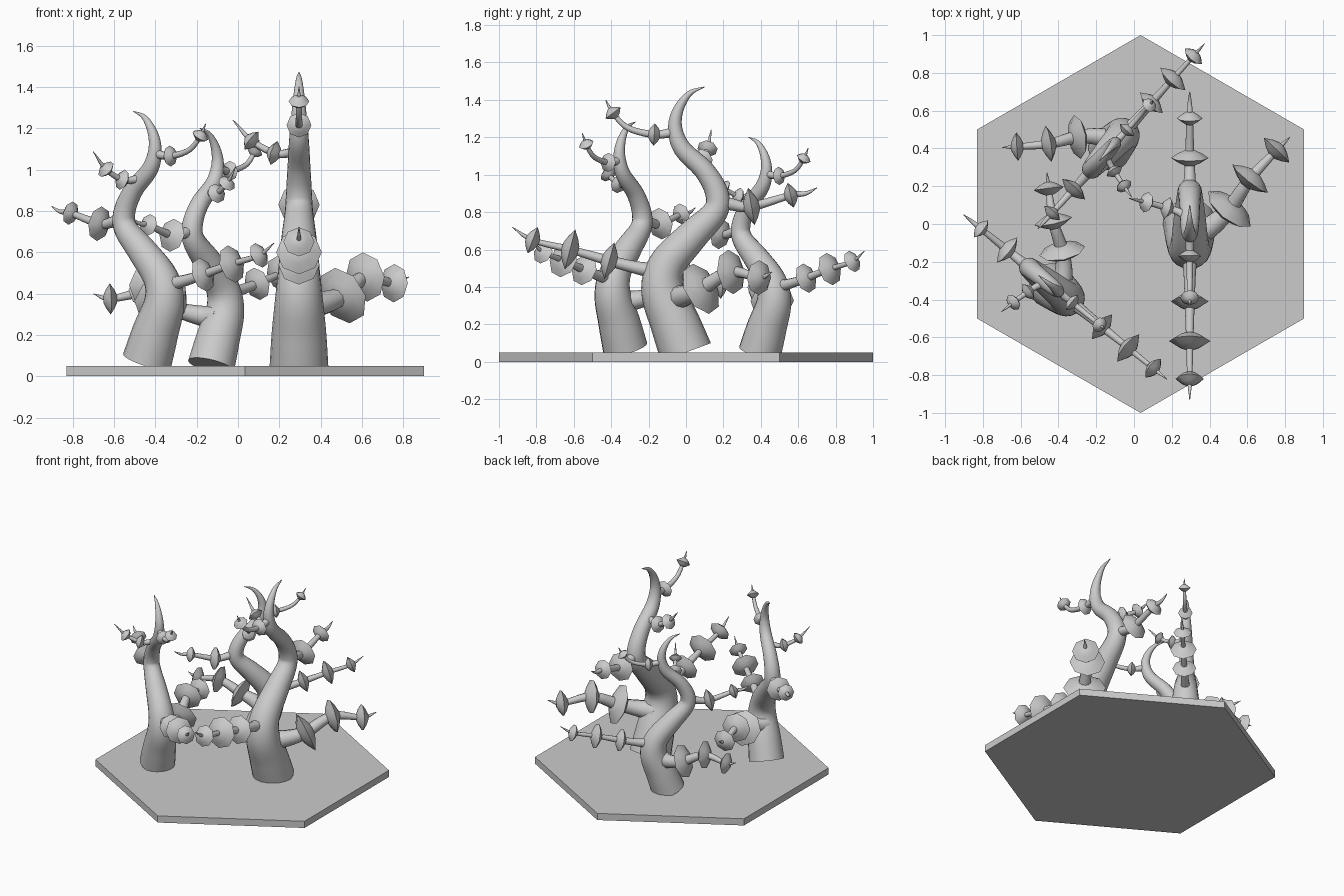
import bpy, bmesh
from math import radians, pi, cos, sin
from mathutils import Vector, Matrix

if "Cube" in bpy.data.objects:
    bpy.data.objects.remove(bpy.data.objects["Cube"])


def smooth_path(pts, steps):
    """Catmull-Rom through (x, y, z, radius) points; returns Vectors of size 4."""
    p = [Vector(q) for q in pts]
    p = [2 * p[0] - p[1]] + p + [2 * p[-1] - p[-2]]
    out = []
    for i in range(1, len(p) - 2):
        a, b, c, d = p[i - 1:i + 3]
        for s in range(steps):
            t = s / steps
            out.append(0.5 * (2 * b + (c - a) * t + (2 * a - 5 * b + 4 * c - d) * t * t
                              + (3 * b - a - 3 * c + d) * t ** 3))
    return out + [p[-2]]


def frame(tangent, ref):
    u = (ref - tangent * ref.dot(tangent)).normalized()
    return u, tangent.cross(u)


def loft(bm, rings):
    rows = []
    for c, u, v, r, n in rings:
        rows.append([bm.verts.new(c + (u * cos(2 * pi * k / n) + v * sin(2 * pi * k / n)) * r)
                     for k in range(n)])
    for a, b in zip(rows, rows[1:]):
        n = len(a)
        for k in range(n):
            bm.faces.new((a[k], a[(k + 1) % n], b[(k + 1) % n], b[k]))
    bm.faces.new(rows[0][::-1])
    bm.faces.new(rows[-1])


def tube(bm, pts, ref, sides, steps=6):
    path = smooth_path(pts, steps)
    rings = []
    for i, q in enumerate(path):
        t = (path[min(i + 1, len(path) - 1)] - path[max(i - 1, 0)]).xyz.normalized()
        u, v = frame(t, ref)
        rings.append((q.xyz, u, v, max(q.w, 0.002), sides))
    loft(bm, rings)
    return path


def leaf_disc(bm, centre, axis, radius):
    u, v = frame(axis, Vector((0, 0, 1)))
    h = 0.02 + radius * 0.22
    prof = [(-1, 0.25), (-0.6, 0.62), (0, 1), (0.6, 0.62), (1, 0.25)]
    loft(bm, [(centre + axis * h * a, u, v, radius * b, 8) for a, b in prof])


def mesh_from(name, bm):
    bmesh.ops.recalc_face_normals(bm, faces=bm.faces)
    me = bpy.data.meshes.new(name)
    bm.to_mesh(me)
    bm.free()
    return me


# Trunk: x, y, z, radius in tree space
trunk = [(0, 0, 0, .142), (0, -.06, .16, .132), (0, -.125, .33, .115), (0, -.1, .47, .1),
         (0, .03, .62, .085), (0, .155, .75, .068), (0, .165, .85, .062), (0, .1, .97, .055),
         (0, -.02, 1.09, .048), (0, -.058, 1.2, .038), (0, -.04, 1.3, .028),
         (0, .02, 1.385, .015), (0, .1, 1.42, .002)]

# Branches: x, y, z, branch radius, leaf disc radius (0 = none)
branches = {
    "low_front": [(0, -.12, .43, .05, 0), (0, -.25, .45, .035, 0), (0, -.41, .49, .028, .1),
                  (0, -.62, .55, .02, .11), (0, -.82, .6, .014, .075), (0, -.93, .67, .002, 0)],
    "low_side": [(0, -.06, .29, .075, 0), (.1, -.02, .3, .06, 0), (.21, .08, .34, .045, .145),
                 (.32, .24, .43, .032, .12), (.46, .39, .4, .018, .093), (.53, .46, .43, .002, 0)],
    "mid_back": [(0, .14, .82, .04, 0), (0, .25, .79, .032, 0), (0, .35, .78, .026, .1),
                 (0, .56, .84, .018, .068), (0, .64, .85, .012, 0), (0, .7, .88, .002, 0)],
    "top_front": [(0, -.05, 1.18, .028, 0), (0, -.17, 1.165, .02, .06),
                  (0, -.31, 1.2, .016, 0), (0, -.39, 1.28, .012, .05), (0, -.43, 1.35, .002, 0)],
    "high_side": [(0, .02, 1.05, .028, 0), (-.05, .06, 1.03, .022, 0), (-.12, .085, 1.03, .018, .06),
                  (-.23, .115, 1.09, .014, .055), (-.32, .135, 1.19, .002, 0)],
}

bm = bmesh.new()
tube(bm, trunk, Vector((1, 0, 0)), 20)
trunk_mesh = mesh_from("trunk", bm)

branch_meshes = {}
for name, pts in branches.items():
    bm = bmesh.new()
    steps = 5
    path = tube(bm, [p[:4] for p in pts], Vector((0, 0, 1)), 10, steps)
    for i, p in enumerate(pts):
        if p[4]:
            k = i * steps
            axis = (path[k + 1] - path[k - 1]).xyz.normalized()
            leaf_disc(bm, path[k].xyz, axis, p[4])
    branch_meshes[name] = mesh_from(name, bm)

for me in [trunk_mesh, *branch_meshes.values()]:
    me.shade_smooth()
    me.set_sharp_from_angle(angle=radians(40))

# Three trees: the same tree turned and scaled
trees = [("large", (.295, 0, .05), 0, 1),
         ("left", (-.44, -.325, .075), 51, .85),
         ("back", (-.13, .395, .05), 138, .81)]
for label, loc, turn, size in trees:
    m = (Matrix.Translation(loc) @ Matrix.Rotation(radians(turn), 4, 'Z') @ Matrix.Scale(size, 4))
    for part, me in [("trunk", trunk_mesh), *branch_meshes.items()]:
        suffix = "" if part == "trunk" else "_branch"
        ob = bpy.data.objects.new(f"{label}_tree_{part}{suffix}", me)
        ob.matrix_world = m
        bpy.context.collection.objects.link(ob)

# Hexagonal ground tile
bm = bmesh.new()
bmesh.ops.create_cone(bm, cap_ends=True, segments=6, radius1=1, radius2=1, depth=.05,
                      matrix=Matrix.Translation((.035, 0, .025)) @ Matrix.Rotation(0, 4, 'Z'))
if max(abs(v.co.y) for v in bm.verts) < .99:
    bmesh.ops.rotate(bm, verts=bm.verts, cent=(.035, 0, 0), matrix=Matrix.Rotation(pi / 6, 3, 'Z'))
tile = bpy.data.objects.new("hexagon_ground", mesh_from("hexagon_ground", bm))
bpy.context.collection.objects.link(tile)
